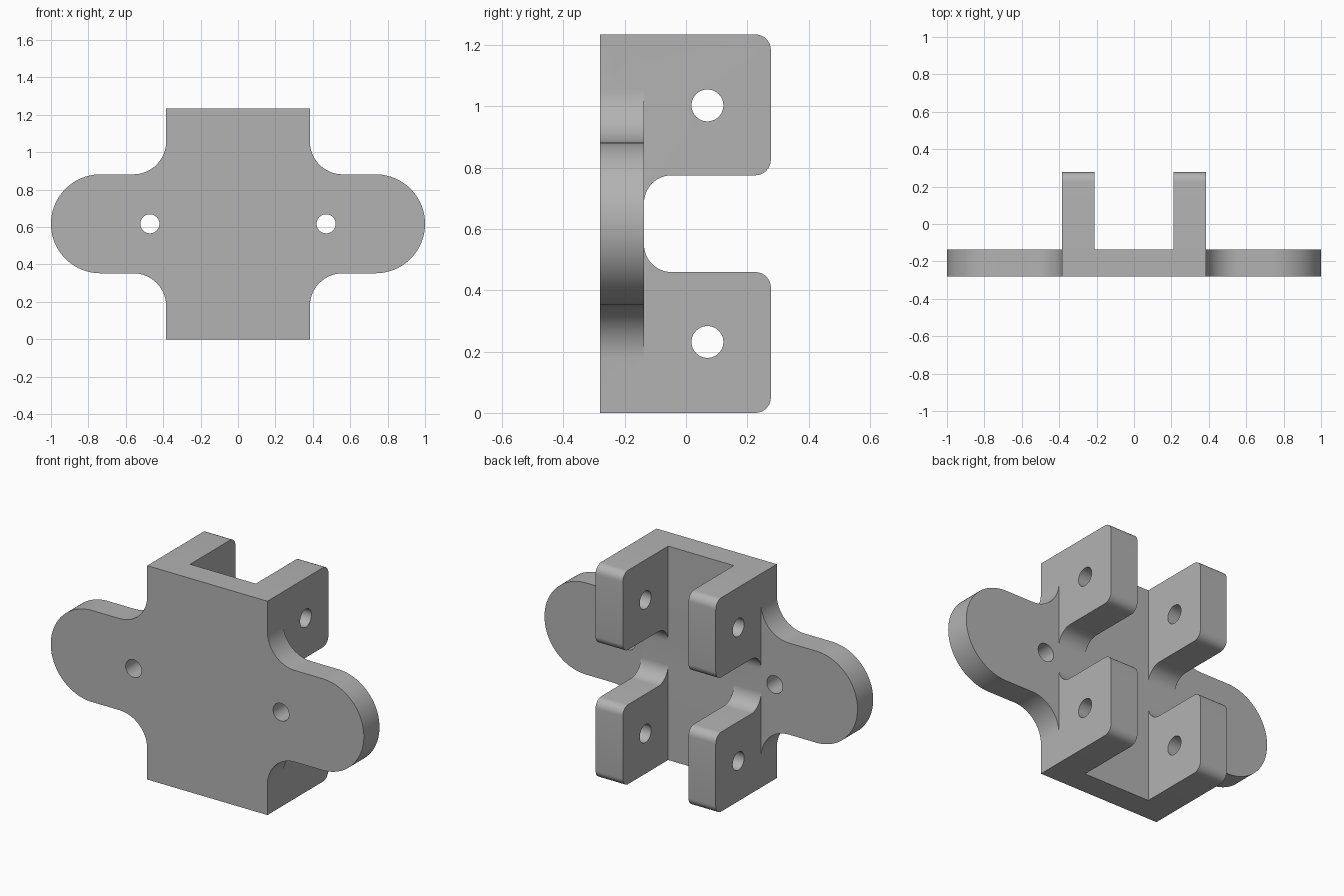
import bpy, bmesh
from math import pi, sin, cos, radians
from mathutils import Vector

cube = bpy.data.objects.get("Cube")
if cube:
    bpy.data.objects.remove(cube, do_unlink=True)

HEIGHT = 1.235
MID = HEIGHT / 2
FRONT, PLATE_BACK, LUG_BACK = -0.28, -0.137, 0.277
HALF_WIDTH, WALL_INNER = 0.384, 0.21
EAR_R, FILLET_R = 0.2645, 0.176

grey = bpy.data.materials.new("plain_grey")
grey.use_nodes = True
grey.diffuse_color = (0.45, 0.45, 0.45, 1)
grey.node_tree.nodes["Principled BSDF"].inputs["Base Color"].default_value = (0.45, 0.45, 0.45, 1)


def arc(cx, cy, r, start, end, steps):
    """Points on an arc, angles in degrees."""
    angles = [radians(start + (end - start) * i / steps) for i in range(steps + 1)]
    return [(cx + r * cos(a), cy + r * sin(a)) for a in angles]


def prism(name, points, offset):
    """Extrude a closed outline of 3D points along an offset."""
    bm = bmesh.new()
    face = bm.faces.new([bm.verts.new(p) for p in points])
    new = bmesh.ops.extrude_face_region(bm, geom=[face])["geom"]
    bmesh.ops.translate(bm, vec=Vector(offset), verts=[g for g in new if isinstance(g, bmesh.types.BMVert)])
    bmesh.ops.recalc_face_normals(bm, faces=bm.faces)
    mesh = bpy.data.meshes.new(name)
    bm.to_mesh(mesh)
    bm.free()
    mesh.materials.append(grey)
    obj = bpy.data.objects.new(name, mesh)
    bpy.context.collection.objects.link(obj)
    return obj


def combine(target, other, operation):
    """Apply an exact boolean and discard the helper."""
    bpy.context.view_layer.objects.active = target
    mod = target.modifiers.new("combine", "BOOLEAN")
    mod.operation, mod.solver, mod.object = operation, "EXACT", other
    bpy.ops.object.modifier_apply(modifier=mod.name)
    bpy.data.objects.remove(other, do_unlink=True)


# Front plate: a square centre with a rounded ear on each side
quarter = [(HALF_WIDTH, MID)]
quarter += arc(HALF_WIDTH + FILLET_R, EAR_R + FILLET_R, FILLET_R, 180, 270, 16)[::-1]
upper = arc(1 - EAR_R, 0, EAR_R, 0, 90, 24) + quarter[1:] + quarter[:1]
right_half = [(x, -z) for x, z in upper[:0:-1]] + upper
outline = right_half + [(-x, z) for x, z in right_half[::-1]]
bracket = prism("bracket", [(x, FRONT, z + MID) for x, z in outline], (0, PLATE_BACK - FRONT, 0))

# Side walls: C profiles, each carrying an upper and a lower lug
gap, inner_r, corner_r = 0.158, 0.09, 0.05
upper = arc(PLATE_BACK + inner_r, gap - inner_r, inner_r, 180, 90, 12)
upper += arc(LUG_BACK - corner_r, gap + corner_r, corner_r, -90, 0, 8)
upper += arc(LUG_BACK - corner_r, MID - corner_r, corner_r, 0, 90, 8)
upper += [(FRONT + 0.05, MID)]
profile = upper + [(y, -z) for y, z in upper[::-1]]
for x in (WALL_INNER, -HALF_WIDTH):
    wall = prism("side_wall", [(x, y, z + MID) for y, z in profile], (HALF_WIDTH - WALL_INNER, 0, 0))
    combine(bracket, wall, "UNION")

# Pin holes through the lugs, and screw holes through the ears
for side in (-1, 1):
    circle = arc(0.07, MID + side * 0.386, 0.052, 0, 360, 40)[:-1]
    combine(bracket, prism("pin_hole", [(-0.6, y, z) for y, z in circle], (1.2, 0, 0)), "DIFFERENCE")
    circle = arc(side * 0.471, MID, 0.051, 0, 360, 40)[:-1]
    combine(bracket, prism("screw_hole", [(x, -0.4, z) for x, z in circle], (0, 0.4, 0)), "DIFFERENCE")

# Smooth the rounded faces, keep the edges sharp
bpy.ops.object.select_all(action="DESELECT")
bracket.select_set(True)
bpy.context.view_layer.objects.active = bracket
bpy.ops.object.shade_smooth_by_angle(angle=radians(30))
